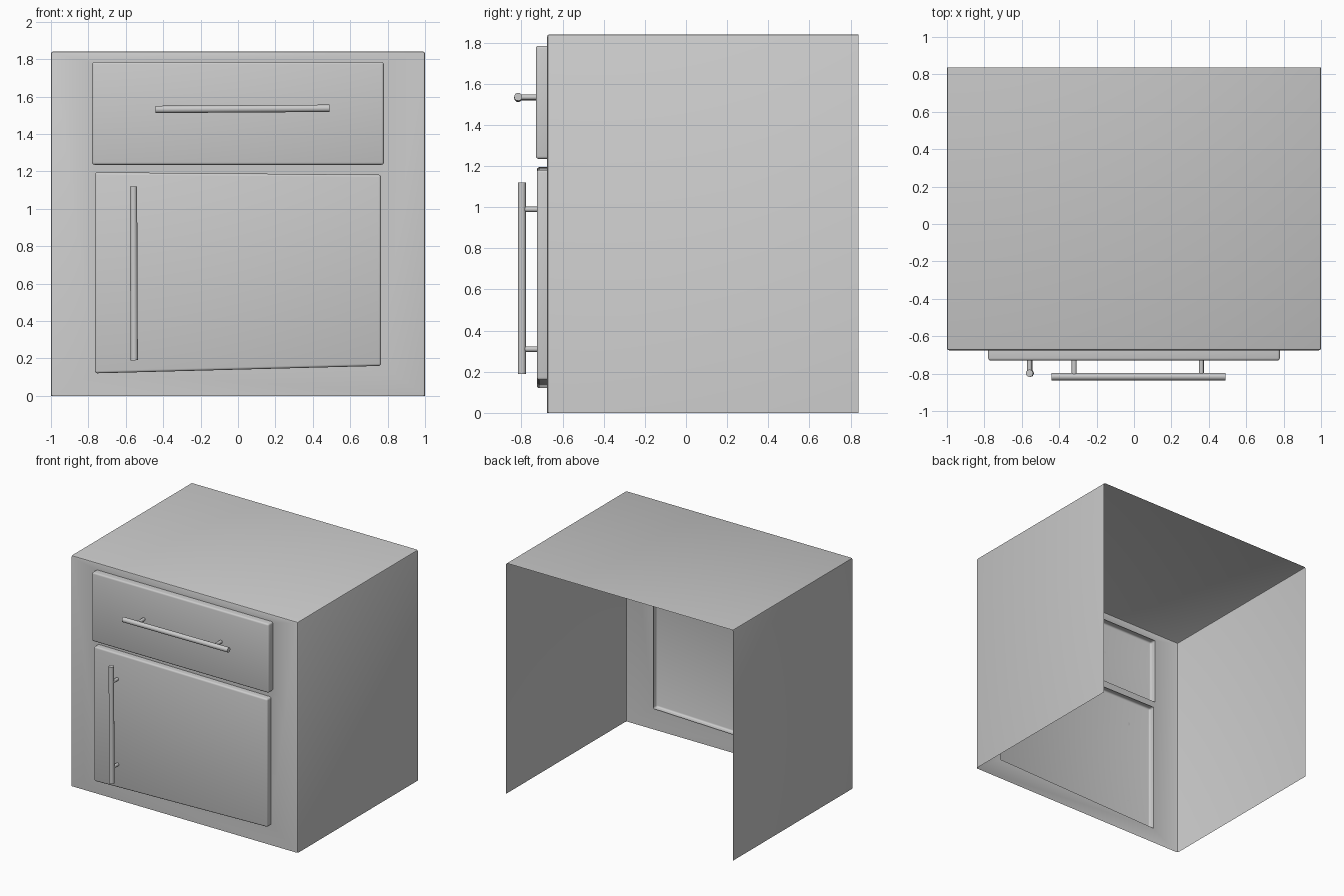
import bpy, bmesh
from mathutils import Vector

if "Cube" in bpy.data.objects:
    bpy.data.objects.remove(bpy.data.objects["Cube"])

FRONT, BACK, TOP = -0.675, 0.838, 1.84
DRAWER = [(-0.78, 1.235), (0.78, 1.235), (0.78, 1.785), (-0.78, 1.785)]
DOOR = [(-0.765, 0.12), (0.765, 0.16), (0.765, 1.182), (-0.765, 1.195)]


def finish(name, bm):
    mesh = bpy.data.meshes.new(name)
    bm.to_mesh(mesh)
    bm.free()
    ob = bpy.data.objects.new(name, mesh)
    bpy.context.collection.objects.link(ob)
    bpy.ops.object.select_all(action='DESELECT')
    ob.select_set(True)
    bpy.context.view_layer.objects.active = ob
    bpy.ops.object.shade_smooth_by_angle(angle=0.7)
    return ob


def inset(corners, d):
    return [(x - d if x > 0 else x + d, z + d if i < 2 else z - d)
            for i, (x, z) in enumerate(corners)]


def carcass():
    # thin shell, open at the back and bottom, with holes behind the panels
    bm = bmesh.new()
    outer = [(-1, 0), (1, 0), (1, TOP), (-1, TOP)]
    front = lambda pts: [bm.verts.new((x, FRONT, z)) for x, z in pts]
    o, d, w = front(outer), front(inset(DOOR, 0.006)), front(inset(DRAWER, 0.006))
    b = [bm.verts.new((x, BACK, z)) for x, z in outer]
    faces = [
        (o[0], o[1], d[1], d[0]),                       # bottom rail
        (d[3], d[2], w[1], w[0]),                       # middle rail
        (w[3], w[2], o[2], o[3]),                       # top rail
        (o[0], d[0], d[3], w[0], w[3], o[3]),           # left stile
        (o[1], o[2], w[2], w[1], d[2], d[1]),           # right stile
        (o[3], o[2], b[2], b[3]),                       # top
        (o[1], b[1], b[2], o[2]),                       # right side
        (o[0], o[3], b[3], b[0]),                       # left side
    ]
    for f in faces:
        bm.faces.new(f)
    bmesh.ops.recalc_face_normals(bm, faces=bm.faces[:])
    edges = [e for e in bm.edges if len(e.link_faces) == 2 and e.calc_face_angle() > 1]
    bmesh.ops.bevel(bm, geom=edges, offset=0.01, segments=2, profile=0.5, affect='EDGES')
    finish("cabinet_body", bm)


def panel(name, corners, y):
    # open-backed panel with rounded front rim and corners
    bm = bmesh.new()
    f = [bm.verts.new((x, y, z)) for x, z in corners]
    b = [bm.verts.new((x, FRONT, z)) for x, z in corners]
    bm.faces.new(f)
    for i in range(4):
        j = (i + 1) % 4
        bm.faces.new((f[i], b[i], b[j], f[j]))
    bmesh.ops.recalc_face_normals(bm, faces=bm.faces[:])
    edges = [e for e in bm.edges if len(e.link_faces) == 2]
    bmesh.ops.bevel(bm, geom=edges, offset=0.013, segments=3, profile=0.5, affect='EDGES')
    finish(name, bm)


def rod(bm, a, b, radius):
    a, b = Vector(a), Vector(b)
    geo = bmesh.ops.create_cone(bm, cap_ends=True, segments=20, radius1=radius,
                                radius2=radius, depth=(b - a).length)
    rot = Vector((0, 0, 1)).rotation_difference(b - a).to_matrix().to_4x4()
    rot.translation = (a + b) / 2
    bmesh.ops.transform(bm, matrix=rot, verts=geo['verts'])


def handle(name, a, b, posts, panel_y):
    # bar with two standoff posts
    bm = bmesh.new()
    rod(bm, a, b, 0.0195)
    for x, z in posts:
        rod(bm, (x, panel_y, z), (x, a[1], z), 0.013)
    finish(name, bm)


carcass()
panel("drawer_front", DRAWER, -0.73)
panel("door", DOOR, -0.725)
handle("drawer_handle", (-0.44, -0.816, 1.531), (0.49, -0.816, 1.537),
       [(-0.32, 1.533), (0.36, 1.535)], -0.73)
handle("door_handle", (-0.559, -0.798, 1.12), (-0.555, -0.798, 0.19),
       [(-0.558, 0.99), (-0.556, 0.31)], -0.725)
